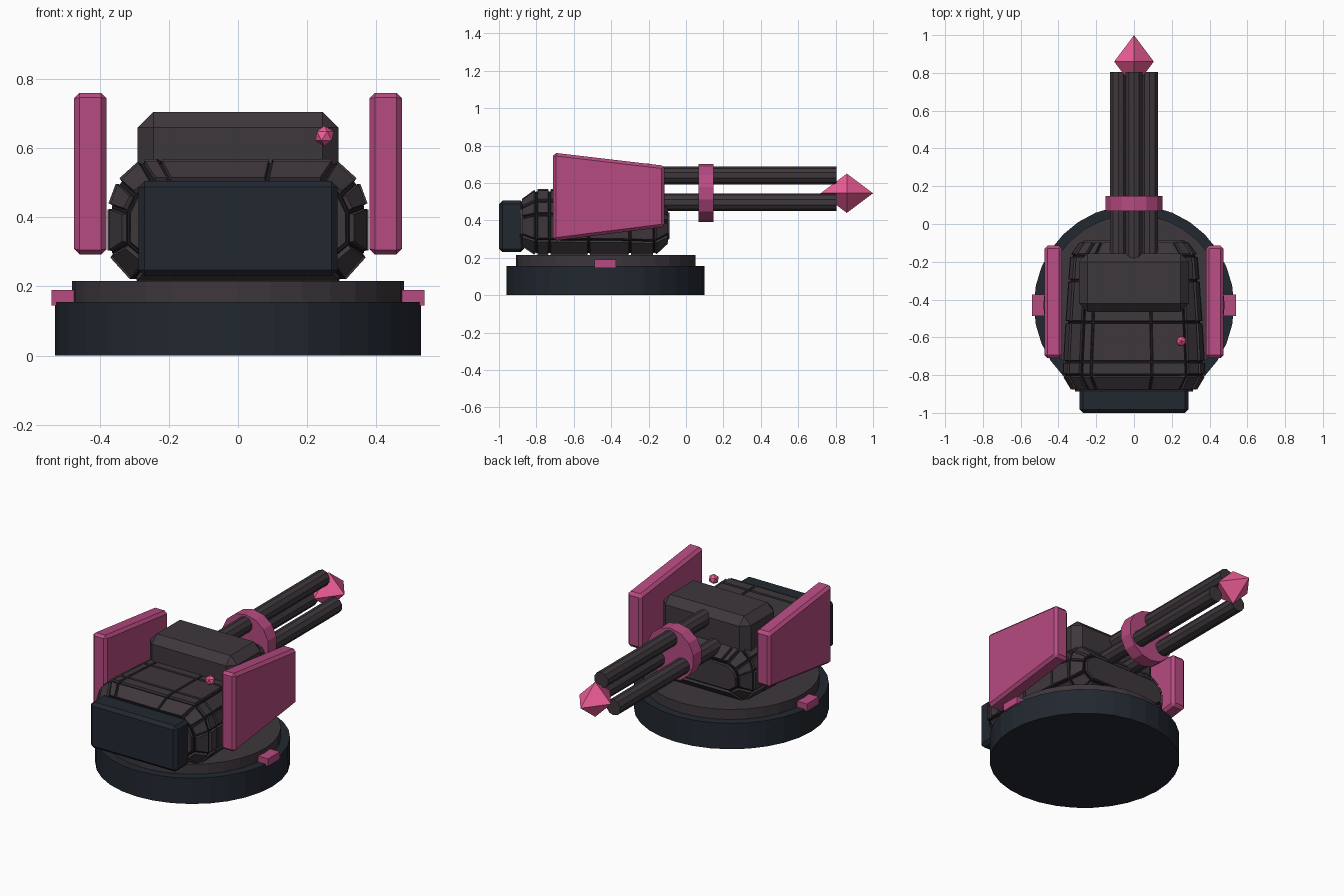
import bpy, bmesh, math
from mathutils import Vector, Matrix

if "Cube" in bpy.data.objects:
    bpy.data.objects.remove(bpy.data.objects["Cube"])


def material(name, rgb):
    m = bpy.data.materials.new(name)
    m.diffuse_color = (*rgb, 1)
    m.use_nodes = True
    m.node_tree.nodes["Principled BSDF"].inputs["Base Color"].default_value = m.diffuse_color
    return m


GUN = material("gunmetal", (0.048, 0.038, 0.045))
NAVY = material("dark_navy", (0.016, 0.021, 0.030))
SEAM = material("seam_black", (0.010, 0.010, 0.014))
PINK = material("pink_plate", (0.47, 0.07, 0.22))
GLOW = material("bright_pink", (0.85, 0.11, 0.31))


def finish(bm, name, *mats):
    bmesh.ops.recalc_face_normals(bm, faces=bm.faces)
    me = bpy.data.meshes.new(name)
    bm.to_mesh(me)
    bm.free()
    ob = bpy.data.objects.new(name, me)
    bpy.context.collection.objects.link(ob)
    for m in mats:
        me.materials.append(m)
    return ob


def bevel(ob, width):
    b = ob.modifiers.new("bevel", "BEVEL")
    b.width, b.segments = width, 1
    return ob


def box(name, lo, hi, mat, chamfer=0):
    lo, hi = Vector(lo), Vector(hi)
    bm = bmesh.new()
    bmesh.ops.create_cube(bm, size=1)
    for v in bm.verts:
        v.co = (lo + hi) / 2 + v.co * (hi - lo)
    ob = finish(bm, name, mat)
    return bevel(ob, chamfer) if chamfer else ob


def cylinder(name, centre, r, length, sides, mat, r2=None, along_y=False):
    bm = bmesh.new()
    rot = Matrix.Rotation(-math.pi / 2, 4, "X") if along_y else Matrix()
    bmesh.ops.create_cone(bm, cap_ends=True, segments=sides, radius1=r,
                          radius2=r if r2 is None else r2, depth=length,
                          matrix=Matrix.Translation(centre) @ rot)
    return finish(bm, name, mat)


# round base and turntable
cylinder("base", (0, -0.43, 0.0775), 0.53, 0.155, 32, NAVY)
cylinder("turntable", (0, -0.43, 0.185), 0.48, 0.06, 32, GUN)

# hull: lofted chamfered sections, each panel inset and raised over dark seams
sections = [  # y, half width, bottom, top
    (-0.875, 0.32, 0.275, 0.50), (-0.80, 0.365, 0.225, 0.555),
    (-0.73, 0.362, 0.225, 0.555), (-0.52, 0.35, 0.225, 0.55),
    (-0.30, 0.335, 0.225, 0.54), (-0.17, 0.325, 0.225, 0.52),
    (-0.10, 0.275, 0.29, 0.45)]
bm = bmesh.new()
rings = []
for y, w, b, t in sections:
    h = t - b
    half = [(w * 0.82, b), (w, b + 0.22 * h), (w, b + 0.62 * h),
            (w * 0.93, b + 0.83 * h), (w * 0.76, t)]
    pts = half + [(w * 0.26, t), (-w * 0.62, t)]
    pts += [(-x, z) for x, z in reversed(half)]
    rings.append([bm.verts.new((x, y, z)) for x, z in pts])
n = len(rings[0])
for a, c in zip(rings, rings[1:]):
    for i in range(n):
        bm.faces.new((a[i], a[(i + 1) % n], c[(i + 1) % n], c[i]))
bm.faces.new(rings[0])
bm.faces.new(rings[-1])
bmesh.ops.recalc_face_normals(bm, faces=bm.faces)
panels = bm.faces[:]
bmesh.ops.inset_individual(bm, faces=panels, thickness=0.007)
for f in bm.faces:
    f.material_index = 1
for f in panels:
    f.material_index = 0
bmesh.ops.inset_individual(bm, faces=panels, thickness=0.003, depth=0.013)
finish(bm, "hull", GUN, SEAM)

# gun housing and counterweight
box("gun_housing", (-0.29, -0.465, 0.42), (0.29, -0.155, 0.705), GUN, 0.045)
box("counterweight", (-0.288, -1.0, 0.23), (0.288, -0.865, 0.505), NAVY, 0.018)

# side shields and turntable pegs
profile = [(-0.71, 0.29), (-0.71, 0.762), (-0.115, 0.692), (-0.115, 0.365)]
for s, side in ((-1, "left"), (1, "right")):
    bm = bmesh.new()
    inner, outer = ([bm.verts.new((s * x, y, z)) for y, z in profile]
                    for x in (0.38, 0.474))
    bm.faces.new(inner)
    bm.faces.new(outer)
    for i in range(4):
        j = (i + 1) % 4
        bm.faces.new((inner[i], inner[j], outer[j], outer[i]))
    bevel(finish(bm, side + "_shield", PINK), 0.016)
    xs = sorted((s * 0.44, s * 0.54))
    box(side + "_peg", (xs[0], -0.488, 0.145), (xs[1], -0.374, 0.19), PINK)

# triple barrels, clamp and pointed emitter
AXIS = 0.545
for k in range(3):
    a = math.pi / 2 + k * math.tau / 3
    cylinder(f"barrel_{k + 1}", (0.095 * math.cos(a), 0.30, AXIS + 0.095 * math.sin(a)),
             0.047, 1.01, 10, GUN, along_y=True)
cylinder("barrel_clamp", (0, 0.108, AXIS), 0.155, 0.08, 14, PINK, along_y=True)
bm = bmesh.new()
bmesh.ops.create_icosphere(bm, subdivisions=1, radius=0.03,
                           matrix=Matrix.Translation((0.25, -0.62, 0.635)))
finish(bm, "sensor", GLOW)
bm = bmesh.new()
waist = [bm.verts.new((x, 0.86, AXIS + z)) for x, z in
         ((0.105, 0), (0, 0.105), (-0.105, 0), (0, -0.105))]
for y in (0.72, 1.0):
    tip = bm.verts.new((0, y, AXIS))
    for i in range(4):
        bm.faces.new((waist[i], waist[(i + 1) % 4], tip))
finish(bm, "emitter_tip", GLOW)
